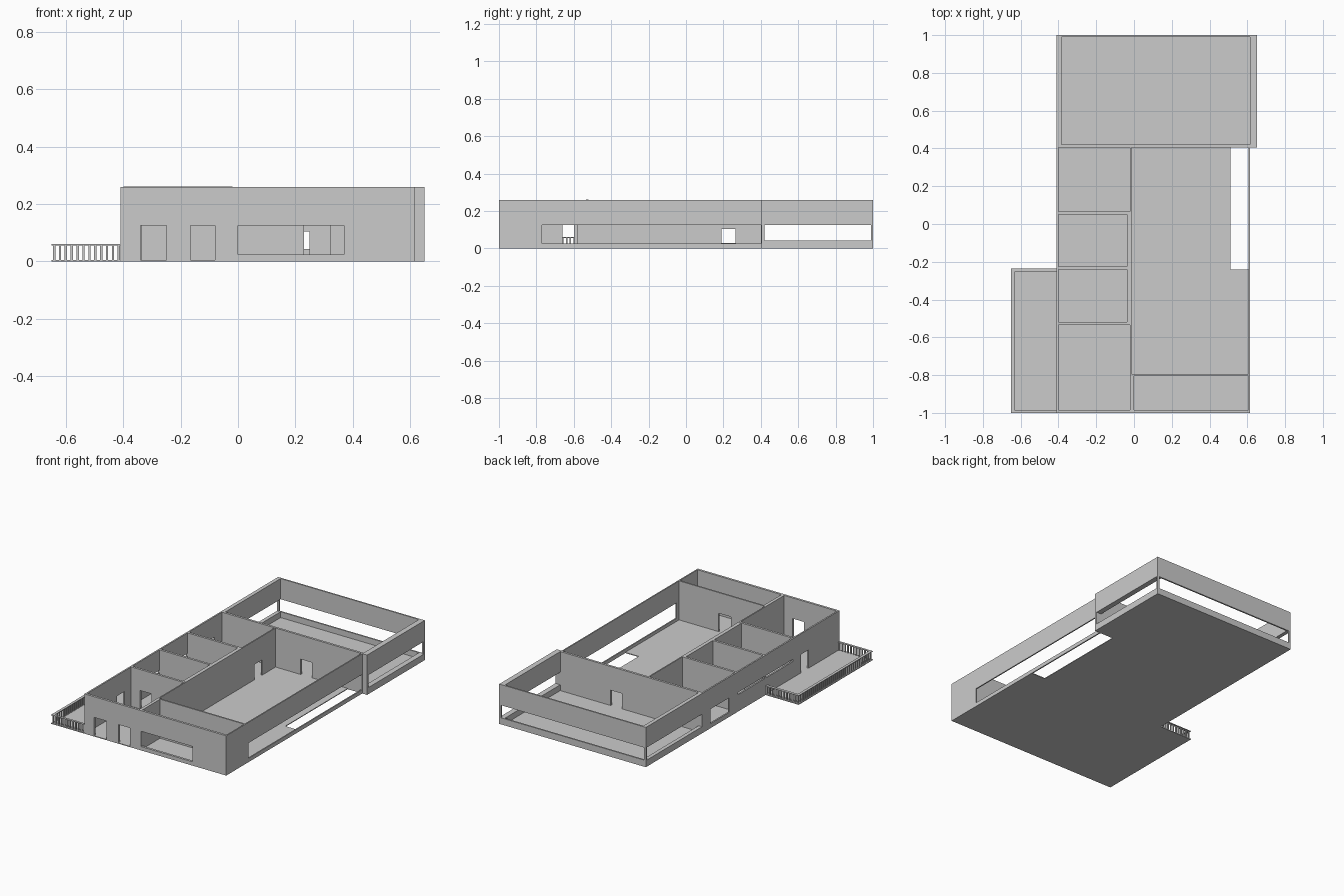
import bpy, bmesh
from mathutils import Vector

if "Cube" in bpy.data.objects:
    bpy.data.objects.remove(bpy.data.objects["Cube"])

H, F, T = 0.26, 0.005, 0.125      # wall height, floor top, opening head


def finish(bm, name):
    bmesh.ops.recalc_face_normals(bm, faces=bm.faces[:])
    me = bpy.data.meshes.new(name)
    bm.to_mesh(me)
    bm.free()
    ob = bpy.data.objects.new(name, me)
    bpy.context.collection.objects.link(ob)
    return ob


def extrude(bm, vec):
    r = bmesh.ops.extrude_face_region(bm, geom=bm.faces[:])
    vs = [g for g in r["geom"] if isinstance(g, bmesh.types.BMVert)]
    bmesh.ops.translate(bm, vec=vec, verts=vs)


def prism(name, outline, z0, z1):
    """Plan outline extruded upward."""
    bm = bmesh.new()
    bm.faces.new([bm.verts.new((x, y, z0)) for x, y in outline])
    extrude(bm, Vector((0, 0, z1 - z0)))
    return finish(bm, name)


def wall(name, axis, s0, s1, c0, c1, holes=(), top=H):
    """Wall along an axis from s0 to s1, thickness c0..c1, with holes (a, b, z0, z1)."""
    ss = sorted({s0, s1, *[v for h in holes for v in h[:2]]})
    zs = sorted({0.0, top, *[v for h in holes for v in h[2:]]})
    bm = bmesh.new()
    grid = {(i, k): bm.verts.new((s, c0, z) if axis == "x" else (c0, s, z))
            for i, s in enumerate(ss) for k, z in enumerate(zs)}
    for i in range(len(ss) - 1):
        for k in range(len(zs) - 1):
            s, z = (ss[i] + ss[i + 1]) / 2, (zs[k] + zs[k + 1]) / 2
            if not any(a < s < b and p < z < q for a, b, p, q in holes):
                bm.faces.new([grid[i, k], grid[i + 1, k], grid[i + 1, k + 1], grid[i, k + 1]])
    bmesh.ops.delete(bm, geom=[v for v in bm.verts if not v.link_faces], context="VERTS")
    d = c1 - c0
    extrude(bm, Vector((0, d, 0) if axis == "x" else (d, 0, 0)))
    return finish(bm, name)


def add_box(bm, x0, x1, y0, y1, z0, z1):
    vs = bmesh.ops.create_cube(bm, size=1)["verts"]
    for v in vs:
        v.co = ((x0 + x1) / 2 + v.co.x * (x1 - x0),
                (y0 + y1) / 2 + v.co.y * (y1 - y0),
                (z0 + z1) / 2 + v.co.z * (z1 - z0))


# Floor slab with the stair opening along the right wall, and the side deck
prism("floor", [(-0.41, -1), (0.61, -1), (0.61, -0.24), (0.51, -0.24), (0.51, 0.41),
                (0.65, 0.41), (0.65, 1), (-0.41, 1)], 0, F)
prism("deck", [(-0.65, -1), (-0.41, -1), (-0.41, -0.235), (-0.65, -0.235)], 0, F)

# Outer walls
wall("front_wall", "x", -0.41, 0.615, -1, -0.985,
     [(-0.34, -0.25, F, T), (-0.165, -0.08, F, T), (0, 0.37, 0.025, T)])
wall("left_wall", "y", -0.985, 0.405, -0.41, -0.4,
     [(-0.68, -0.6, F, T), (-0.52, -0.24, 0.11, T), (-0.225, 0.05, 0.11, T),
      (0.14, 0.33, 0.03, T)])
wall("right_wall", "y", -0.985, 0.405, 0.607, 0.615, [(-0.77, 0.4, 0.025, T)])

# Inner walls
wall("hall_wall", "y", -0.985, 0.405, -0.02, -0.012,
     [(-0.66, -0.58, F, T), (0.19, 0.265, F, 0.105)])
wall("hall_wall_lining", "y", -0.52, 0.05, -0.036, -0.02)
wall("front_room_lining", "y", -0.985, -0.805, -0.012, 0)
wall("front_room_wall", "x", -0.012, 0.607, -0.805, -0.795, [(0.23, 0.32, F, T)])
wall("left_room_wall_1", "x", -0.4, -0.02, -0.535, -0.52, [(-0.335, -0.25, F, T)], 0.262)
wall("left_room_wall_2", "x", -0.4, -0.02, -0.24, -0.225)
wall("left_room_wall_3", "x", -0.4, -0.02, 0.05, 0.065)
wall("back_room_wall", "x", -0.41, 0.65, 0.405, 0.42, [(0.17, 0.25, F, 0.105)])

# Back room: parapet and upper band around a wrap-around window, with corner posts
ring = [(-0.41, 0.42), (-0.41, 1), (0.65, 1), (0.65, 0.42),
        (0.615, 0.42), (0.615, 0.99), (-0.385, 0.99), (-0.385, 0.42)]
prism("back_parapet", ring, 0, 0.043)
prism("back_upper_band", ring, T, H)
bm = bmesh.new()
for x in (-0.41, 0.637):
    add_box(bm, x, x + 0.013, 0.988, 1, 0.043, T)
finish(bm, "corner_posts")

# Deck railing: handrail on three sides with evenly spaced balusters
prism("handrail", [(-0.41, -1), (-0.65, -1), (-0.65, -0.235), (-0.41, -0.235),
                   (-0.41, -0.253), (-0.632, -0.253), (-0.632, -0.985), (-0.41, -0.985)],
      0.056, 0.06)
bm = bmesh.new()
r = 0.004
spots = [(-0.641 + 0.0205 * i, y) for i in range(12) for y in (-0.992, -0.244)]
spots += [(-0.641, -0.992 + 0.748 * i / 36) for i in range(1, 36)]
for x, y in spots:
    add_box(bm, x - r, x + r, y - r, y + r, F, 0.056)
finish(bm, "balusters")
